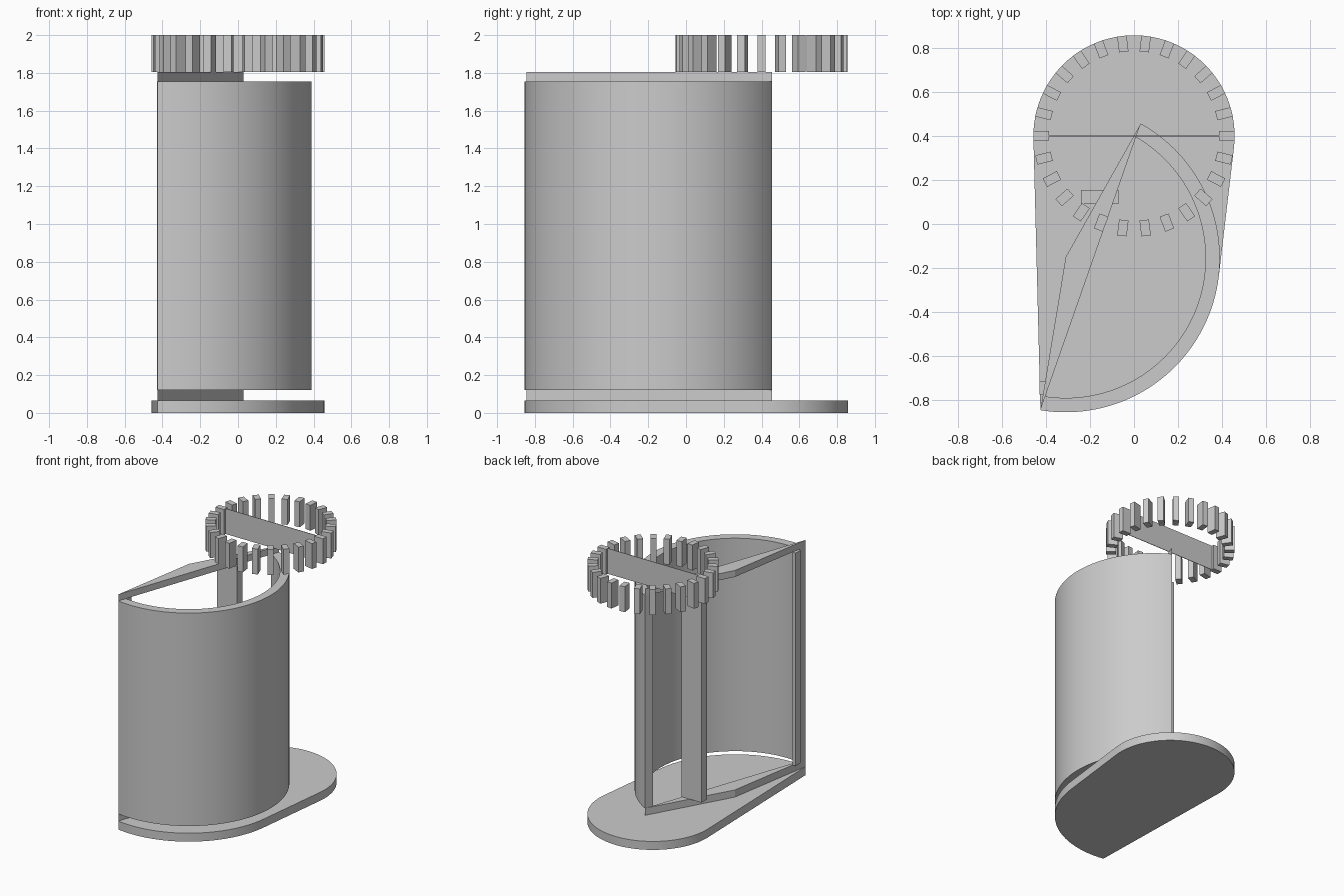
import bpy, bmesh
from math import sin, cos, pi, radians, atan2
from mathutils import Matrix, Vector

if "Cube" in bpy.data.objects:
    bpy.data.objects.remove(bpy.data.objects["Cube"])

grey = bpy.data.materials.new("plain grey")
grey.use_nodes = True
grey.diffuse_color = (0.6, 0.6, 0.6, 1)
grey.node_tree.nodes["Principled BSDF"].inputs["Base Color"].default_value = (0.6, 0.6, 0.6, 1)


def finish(name, bm, smooth=False):
    bmesh.ops.recalc_face_normals(bm, faces=bm.faces)
    mesh = bpy.data.meshes.new(name)
    bm.to_mesh(mesh)
    bm.free()
    mesh.materials.append(grey)
    ob = bpy.data.objects.new(name, mesh)
    bpy.context.collection.objects.link(ob)
    if smooth:
        bpy.ops.object.select_all(action='DESELECT')
        ob.select_set(True)
        bpy.context.view_layer.objects.active = ob
        bpy.ops.object.shade_smooth_by_angle(angle=radians(30))
    return ob


def prism(name, outline, z0, z1, smooth=False):
    bm = bmesh.new()
    face = bm.faces.new([bm.verts.new((x, y, z0)) for x, y in outline])
    ext = bmesh.ops.extrude_face_region(bm, geom=[face])
    for v in ext["geom"]:
        if isinstance(v, bmesh.types.BMVert):
            v.co.z = z1
    return finish(name, bm, smooth)


def box(name, x0, x1, y0, y1, z0, z1):
    return prism(name, [(x0, y0), (x1, y0), (x1, y1), (x0, y1)], z0, z1)


def arc(cx, cy, r, a0, a1, n):
    return [(cx + r * cos(a0 + (a1 - a0) * i / n), cy + r * sin(a0 + (a1 - a0) * i / n))
            for i in range(n + 1)]


# Key dimensions
front_tip, back_tip, bend = (-0.425, -0.845), (0.03, 0.455), (-0.31, -0.15)
cx, cy, ring_y, ring_r = -0.31, -0.155, 0.4, 0.457
base_top, shell_bottom, shell_top, ring_bottom = 0.065, 0.12, 1.755, 1.805
start = atan2(front_tip[1] - cy, front_tip[0] - cx)
end = atan2(back_tip[1] - cy, back_tip[0] - cx)

# Curved shell
outer = arc(cx, cy, 0.70, start, end, 64)
inner = arc(cx, cy, 0.635, start, end - 0.01, 64)
prism("curved_shell", outer + inner[::-1], shell_bottom, shell_top, True)

# Base plate wraps the shell and the ring footprint
bm = bmesh.new()
for x, y in outer + arc(0, ring_y, ring_r, 0, 2 * pi, 96)[:-1]:
    bm.verts.new((x, y, 0))
hull = bmesh.ops.convex_hull(bm, input=bm.verts)
rim = [v for v in bm.verts if v.link_faces]
bm2_points = sorted(((v.co.x, v.co.y) for v in rim), key=lambda p: atan2(p[1], p[0]))
bm.free()
if len(bm2_points) < 3:
    bm2_points = []


def convex_outline(points):
    points = sorted(set(points))

    def half(seq):
        out = []
        for p in seq:
            while len(out) > 1 and ((out[-1][0] - out[-2][0]) * (p[1] - out[-2][1])
                                    - (out[-1][1] - out[-2][1]) * (p[0] - out[-2][0])) <= 0:
                out.pop()
            out.append(p)
        return out[:-1]
    return half(points) + half(points[::-1])


prism("base_plate", convex_outline(outer + arc(0, ring_y, ring_r, 0, 2 * pi, 96)), 0, base_top, True)

# Triangular rails below and above the shell
for name, z0, z1 in (("bottom_rail", base_top, shell_bottom), ("top_rail", shell_top, ring_bottom)):
    prism(name, [front_tip, back_tip, bend], z0, z1)

# Upright posts in the open side
box("main_post", -0.24, -0.07, 0.09, 0.155, shell_bottom, shell_top)
box("slim_post", -0.43, -0.405, -0.775, -0.715, shell_bottom, shell_top)

# Ring of blocks
bm = bmesh.new()
count = 26
for i in range(count):
    place = (Matrix.Translation((0, ring_y, (ring_bottom + 2) / 2))
             @ Matrix.Rotation(2 * pi * i / count, 4, 'Z')
             @ Matrix.Translation((ring_r - 0.036, 0, 0))
             @ Matrix.Diagonal(Vector((0.072, 0.043, 2 - ring_bottom, 1))))
    bmesh.ops.create_cube(bm, size=1, matrix=place)
finish("ring_blocks", bm)

# Thin panel across the ring
box("ring_panel", -0.44, 0.44, ring_y - 0.002, ring_y + 0.002, ring_bottom, 2)
